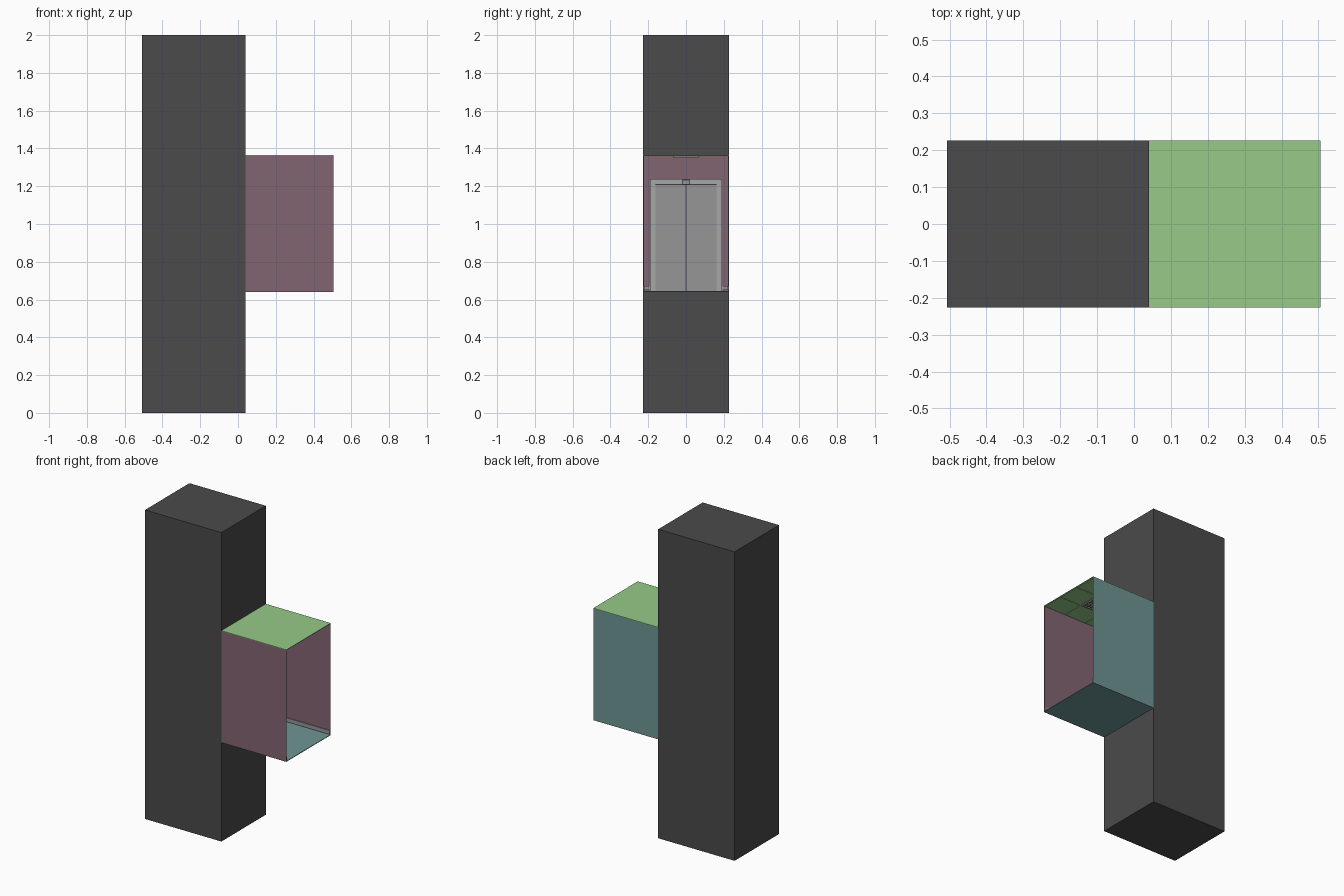
import bpy

cube = bpy.data.objects.get("Cube")
if cube:
    bpy.data.objects.remove(cube, do_unlink=True)


def material(name, r, g, b):
    m = bpy.data.materials.new(name)
    m.use_nodes = True
    m.diffuse_color = (r, g, b, 1)
    m.node_tree.nodes["Principled BSDF"].inputs["Base Color"].default_value = (r, g, b, 1)
    return m


charcoal = material("charcoal", 0.069, 0.069, 0.069)
mauve = material("mauve", 0.223, 0.13, 0.171)
teal = material("teal", 0.156, 0.3, 0.3)
green = material("light green", 0.309, 0.591, 0.246)
steel = material("steel", 0.305, 0.305, 0.305)
pale = material("pale grey", 0.39, 0.39, 0.39)


def box(name, x, y, z, mat):
    """Box spanning three (low, high) ranges."""
    bpy.ops.mesh.primitive_cube_add(size=1, location=[sum(r) / 2 for r in (x, y, z)])
    ob = bpy.context.object
    ob.name = name
    ob.scale = [r[1] - r[0] for r in (x, y, z)]
    bpy.ops.object.transform_apply(location=False, rotation=False, scale=True)
    ob.data.materials.append(mat)
    return ob


W = 0.227                   # half width
X0, X1 = 0.04, 0.505        # lobby depth range
Z0, Z1 = 0.64, 1.365        # lobby height range
T = 0.004                   # shell thickness
inner = (Z0 + T, Z1 - T)

# Lift shaft
box("shaft", (-0.507, X0), (-W, W), (0, 2), charcoal)

# Lobby shell, open at the far end
box("floor", (X0, X1), (-W + T, W - T), (Z0, Z0 + T), teal)
box("ceiling", (X0, X1), (-W, W), (Z1 - T, Z1), green)
box("front_wall", (X0, X1), (-W, -W + T), (Z0, Z1 - T), mauve)
box("back_wall_outside", (X0, X1), (W - T / 2, W), (Z0, Z1 - T), teal)
box("back_wall_lining", (X0, X1), (W - T, W - T / 2), (Z0, Z1 - T), mauve)
box("door_wall", (X0, X0 + T), (-W + T, W - T), inner, mauve)
box("door_wall_panel", (X0 + T, X0 + 0.008), (-0.195, 0.195), inner, mauve)

# Skirting
for side, s in (("front", -1), ("back", 1)):
    box(side + "_skirting", (X0 + 0.01, X1 - 0.002),
        sorted((s * (W - T), s * (W - 0.009))), (0.65, 0.672), steel)
    box(side + "_door_skirting", (X0 + T, X0 + 0.012),
        sorted((s * 0.19, s * (W - T))), (0.65, 0.672), steel)

# Door frame, leaves and floor indicator
F0, F1 = X0 + 0.008, X0 + 0.02
box("door_frame_top", (F0, F1), (-0.19, 0.19), (1.208, 1.238), pale)
box("door_gap", (F0, F0 + 0.002), (-0.16, 0.16), (Z0 + T, 1.208), charcoal)
for side, s in (("front", -1), ("back", 1)):
    box(side + "_door_post", (F0, F1), sorted((s * 0.161, s * 0.19)), (Z0 + T, 1.208), pale)
    box(side + "_door_leaf", (F0 + 0.002, F0 + 0.006),
        sorted((s * 0.003, s * 0.161)), (Z0 + T, 1.206), steel)
box("indicator_surround", (F1, F1 + 0.003), (-0.021, 0.021), (1.206, 1.236), charcoal)
box("indicator", (F1 + 0.003, F1 + 0.005), (-0.016, 0.016), (1.211, 1.231), steel)

# Ceiling tiles and central vent grille
mid = (X0 + X1) / 2
px, py = (X1 - X0) / 3, 2 * (W - T) / 3
for i in (-1, 0, 1):
    for j in (-1, 0, 1):
        cx, cy = mid + i * px, j * py
        box("ceiling_tile", (cx - px / 2 + 0.003, cx + px / 2 - 0.003),
            (cy - py / 2 + 0.003, cy + py / 2 - 0.003),
            (Z1 - T - 0.002, Z1 - T), green)
top = Z1 - T - 0.002
box("vent_back", (mid - 0.068, mid + 0.068), (-0.068, 0.068), (top - 0.001, top), charcoal)
for k in range(7):
    o = -0.066 + k * 0.022
    box("vent_bar", (mid + o - 0.004, mid + o + 0.004), (-0.07, 0.07), (top - 0.006, top - 0.001), pale)
    box("vent_slat", (mid - 0.07, mid + 0.07), (o - 0.004, o + 0.004), (top - 0.005, top - 0.001), pale)
